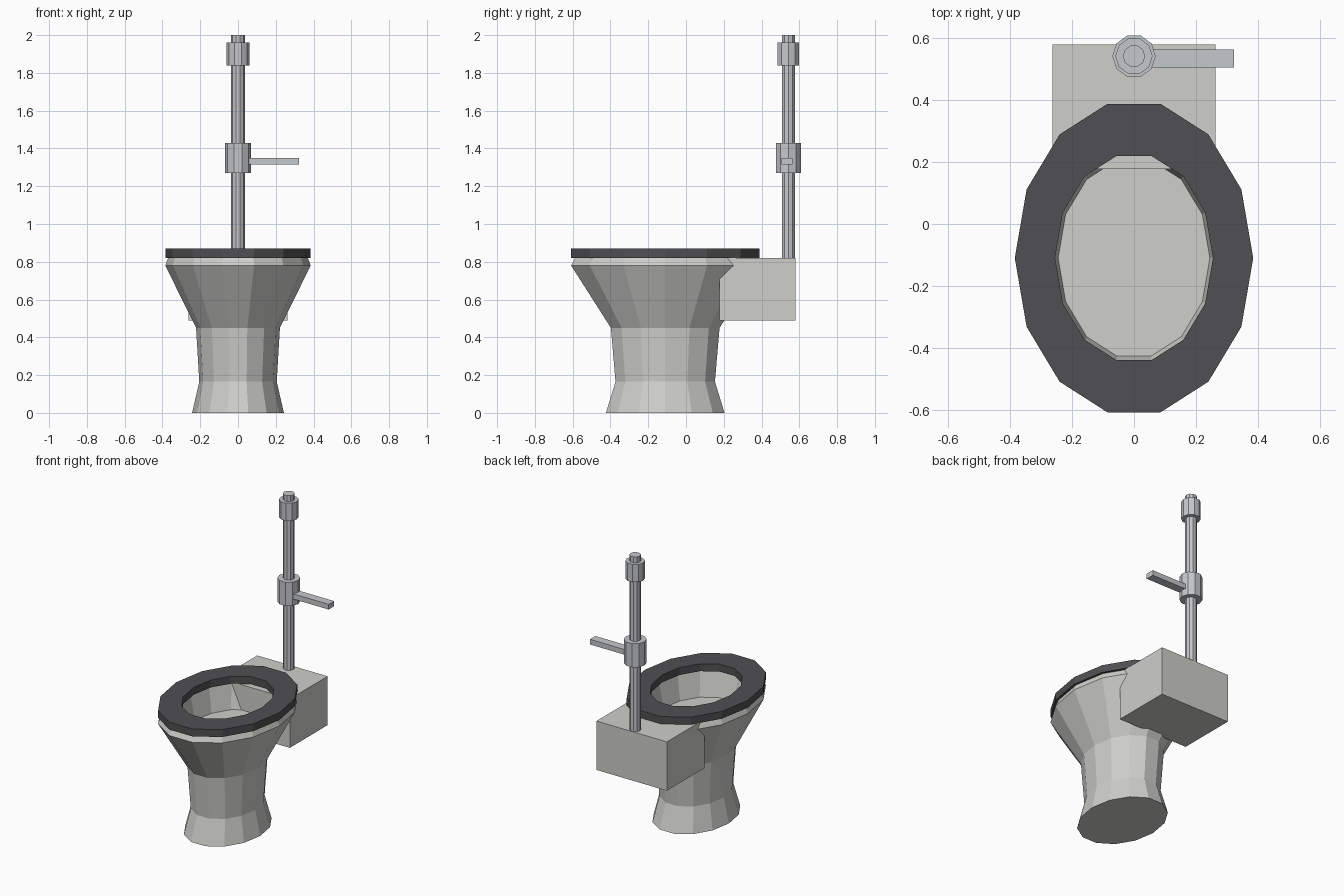
import bpy, bmesh, math

if "Cube" in bpy.data.objects:
    bpy.data.objects.remove(bpy.data.objects["Cube"])

def material(name, rgb):
    m = bpy.data.materials.new(name)
    m.diffuse_color = (*rgb, 1)
    m.use_nodes = True
    m.node_tree.nodes["Principled BSDF"].inputs["Base Color"].default_value = m.diffuse_color
    return m

china = material("china", (0.62, 0.62, 0.59))
dark = material("dark_plastic", (0.08, 0.08, 0.085))
metal = material("metal", (0.56, 0.58, 0.60))

def finish(name, bm, mat):
    bmesh.ops.recalc_face_normals(bm, faces=bm.faces)
    me = bpy.data.meshes.new(name)
    bm.to_mesh(me)
    bm.free()
    me.materials.append(mat)
    ob = bpy.data.objects.new(name, me)
    bpy.context.collection.objects.link(ob)
    return ob

def loft(name, rings, sides, cy, mat, closed=False):
    """Stack elliptical rings (rx, ry, z); cap the ends or join last to first."""
    bm = bmesh.new()
    loops = []
    for rx, ry, z in rings:
        angles = [math.tau * i / sides for i in range(sides)]
        loops.append([bm.verts.new((rx * math.cos(a), cy + ry * math.sin(a), z)) for a in angles])
    pairs = list(zip(loops, loops[1:]))
    if closed:
        pairs.append((loops[-1], loops[0]))
    else:
        bm.faces.new(loops[0])
        bm.faces.new(loops[-1])
    for a, b in pairs:
        for i in range(sides):
            j = (i + 1) % sides
            bm.faces.new((a[i], a[j], b[j], b[i]))
    return finish(name, bm, mat)

def box(name, lo, hi, mat):
    bm = bmesh.new()
    bmesh.ops.create_cube(bm, size=1)
    for v in bm.verts:
        v.co = [(l + h) / 2 + c * (h - l) for l, h, c in zip(lo, hi, v.co)]
    return finish(name, bm, mat)

def tube(name, r, z0, z1):
    return loft(name, [(r, r, z0), (r, r, z1)], 10, 0.542, metal)

# Pedestal and hollow bowl in one profile, from foot over the rim to the basin floor
loft("bowl", [(0.243, 0.322, 0), (0.205, 0.27, 0.165), (0.222, 0.295, 0.45),
              (0.385, 0.511, 0.78), (0.37, 0.49, 0.82),
              (0.28, 0.37, 0.82), (0.245, 0.325, 0.65)], 14, -0.11, china)

# Open ring seat
loft("seat", [(0.385, 0.511, 0.82), (0.385, 0.511, 0.87),
              (0.255, 0.338, 0.87), (0.255, 0.338, 0.82)], 14, -0.11, dark, closed=True)

# Rear housing
box("rear_block", (-0.263, 0.178, 0.49), (0.263, 0.58, 0.82), china)

# Flush pipe with valve body, top collar and lever
tube("flush_pipe", 0.036, 0.80, 2.0)
tube("valve_body", 0.07, 1.27, 1.43)
tube("top_collar", 0.06, 1.84, 1.96)
box("lever", (0.04, 0.506, 1.315), (0.323, 0.564, 1.35), metal)
